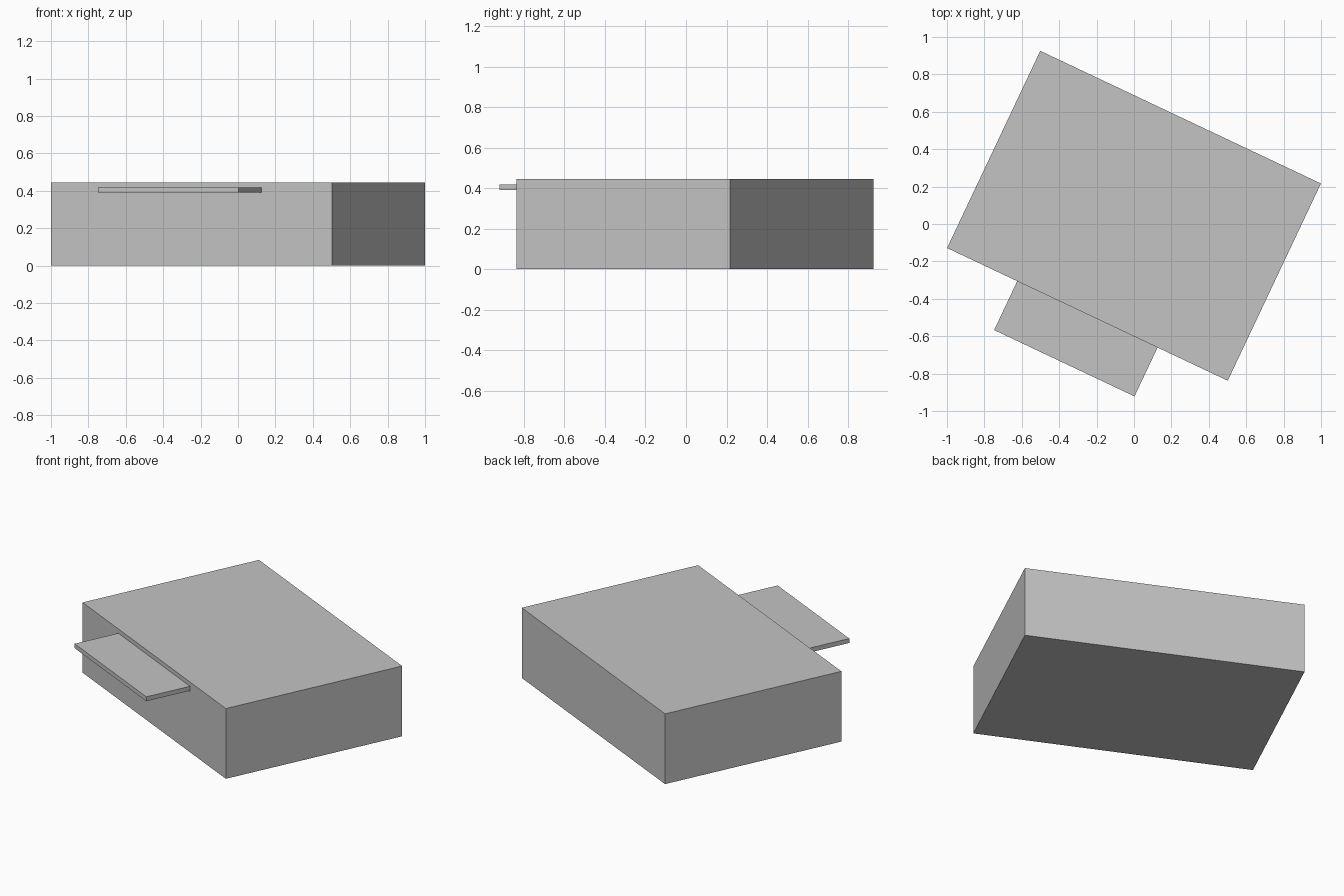
import bpy
import bmesh
from math import radians
from mathutils import Matrix, Vector

cube = bpy.data.objects.get("Cube")
if cube:
    bpy.data.objects.remove(cube, do_unlink=True)

GREY = (0.55, 0.55, 0.55, 1.0)
grey = bpy.data.materials.new("plain_grey")
grey.use_nodes = True
grey.diffuse_color = GREY
grey.node_tree.nodes["Principled BSDF"].inputs["Base Color"].default_value = GREY

# The whole building is turned on its plot
PLACE = Matrix.Translation((0, 0.044, 0)) @ Matrix.Rotation(radians(-25.3), 4, "Z")


def box(name, low, high):
    """Flat-shaded box between two corners in the building's own axes."""
    low, high = Vector(low), Vector(high)
    mesh = bpy.data.meshes.new(name)
    bm = bmesh.new()
    bmesh.ops.create_cube(bm, size=1)
    bmesh.ops.scale(bm, vec=high - low, verts=bm.verts)
    bmesh.ops.translate(bm, vec=(low + high) / 2, verts=bm.verts)
    bm.to_mesh(mesh)
    bm.free()
    mesh.materials.append(grey)
    obj = bpy.data.objects.new(name, mesh)
    obj.matrix_world = PLACE
    bpy.context.collection.objects.link(obj)
    return obj


# Main block
box("building_block", (-0.83, -0.583, 0), (0.83, 0.583, 0.445))

# Thin slab over the entrance, set just into the wall
box("entrance_canopy", (-0.415, -0.872, 0.39), (0.415, -0.575, 0.418))
